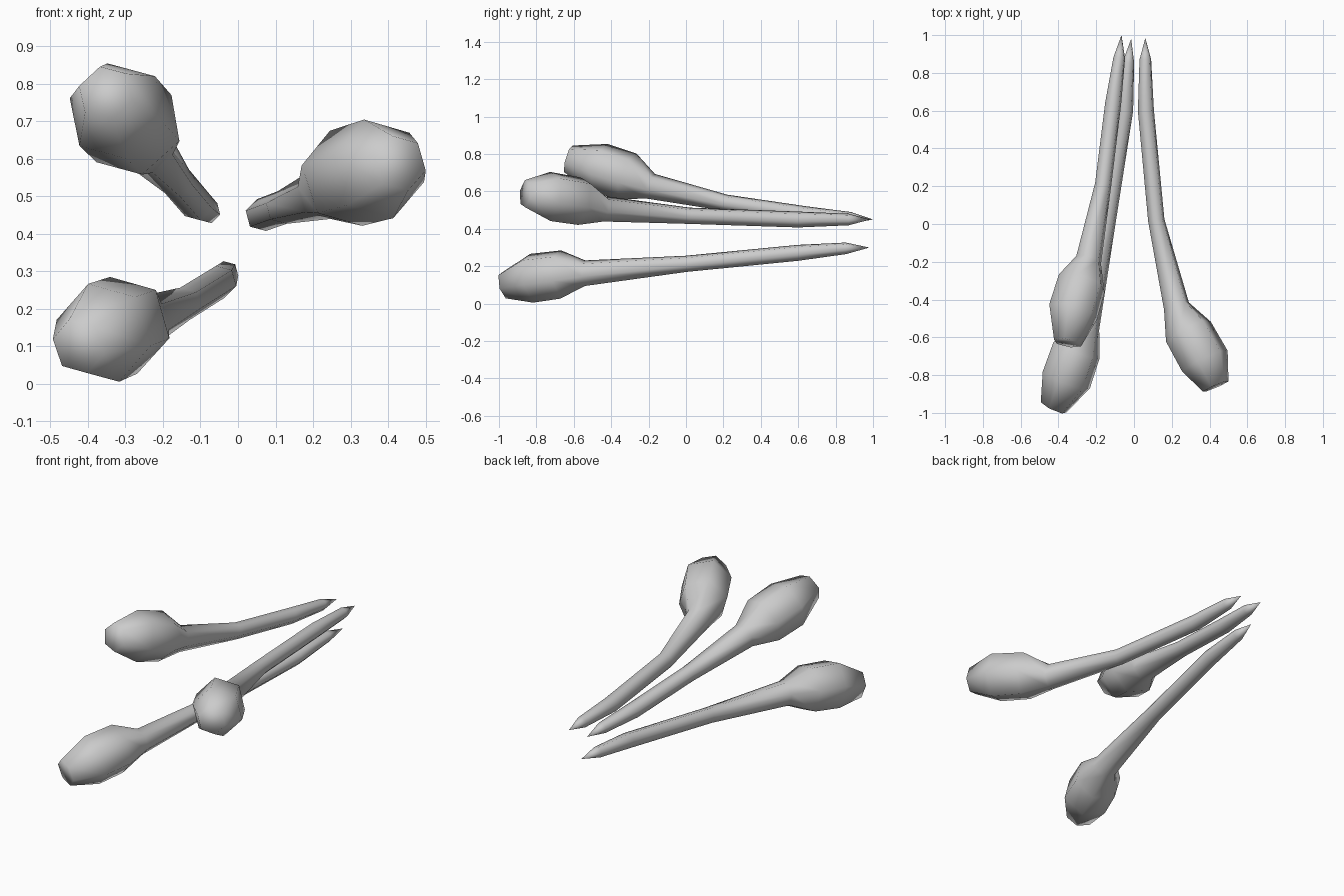
import bpy, bmesh
from math import sin, cos, radians
from mathutils import Vector

if "Cube" in bpy.data.objects:
    bpy.data.objects.remove(bpy.data.objects["Cube"])

SIDES = 6
# ring radii from filament end to the blunt head
RADII = [0.032, 0.044, 0.045, 0.071, 0.134, 0.137, 0.076]


def stalk(name, tip, centres, roll=105):
    """Loft a six-sided tapering stalk with a bulbous head, pointed at the tip."""
    bm = bmesh.new()
    pts = [Vector(tip)] + [Vector(c) for c in centres]
    rings = []
    for i, r in enumerate(RADII, 1):
        a = pts[i] - pts[i - 1]
        b = pts[min(i + 1, len(pts) - 1)] - pts[i] if i < len(pts) - 1 else a
        d = (a.normalized() + b.normalized()).normalized()
        side = d.cross(Vector((0, 0, 1))).normalized()
        if side.x < 0:
            side = -side
        up = side.cross(d).normalized()
        if up.z < 0:
            up = -up
        ring = []
        for k in range(SIDES):
            t = radians(roll + 360 / SIDES * k)
            ring.append(bm.verts.new(pts[i] + r * (cos(t) * side + sin(t) * up)))
        rings.append(ring)
    apex = bm.verts.new(pts[0])
    for k in range(SIDES):
        n = (k + 1) % SIDES
        bm.faces.new((apex, rings[0][k], rings[0][n]))
        for p, q in zip(rings, rings[1:]):
            bm.faces.new((p[k], q[k], q[n], p[n]))
    bm.faces.new(rings[-1])
    bmesh.ops.recalc_face_normals(bm, faces=bm.faces)
    for f in bm.faces:
        f.smooth = True
    me = bpy.data.meshes.new(name)
    bm.to_mesh(me)
    bm.free()
    ob = bpy.data.objects.new(name, me)
    bpy.context.collection.objects.link(ob)
    return ob


# Right stalk
stalk("stalk_right", (0.06, 0.985, 0.45),
      [(0.06, 0.87, 0.45), (0.063, 0.6, 0.45), (0.118, 0.02, 0.47),
       (0.225, -0.435, 0.507), (0.288, -0.57, 0.548), (0.375, -0.725, 0.573), (0.432, -0.86, 0.588)])
# Upper left stalk
stalk("stalk_upper_left", (-0.066, 1.0, 0.45),
      [(-0.078, 0.88, 0.459), (-0.11, 0.64, 0.478), (-0.163, 0.21, 0.54),
       (-0.24, -0.19, 0.628), (-0.277, -0.315, 0.68), (-0.322, -0.465, 0.727), (-0.352, -0.63, 0.775)])
# Lower left stalk
stalk("stalk_lower_left", (-0.015, 0.98, 0.30),
      [(-0.03, 0.855, 0.296), (-0.047, 0.6, 0.272), (-0.142, 0.0, 0.213),
       (-0.25, -0.54, 0.163), (-0.305, -0.67, 0.156), (-0.358, -0.825, 0.136), (-0.425, -0.97, 0.1)])
